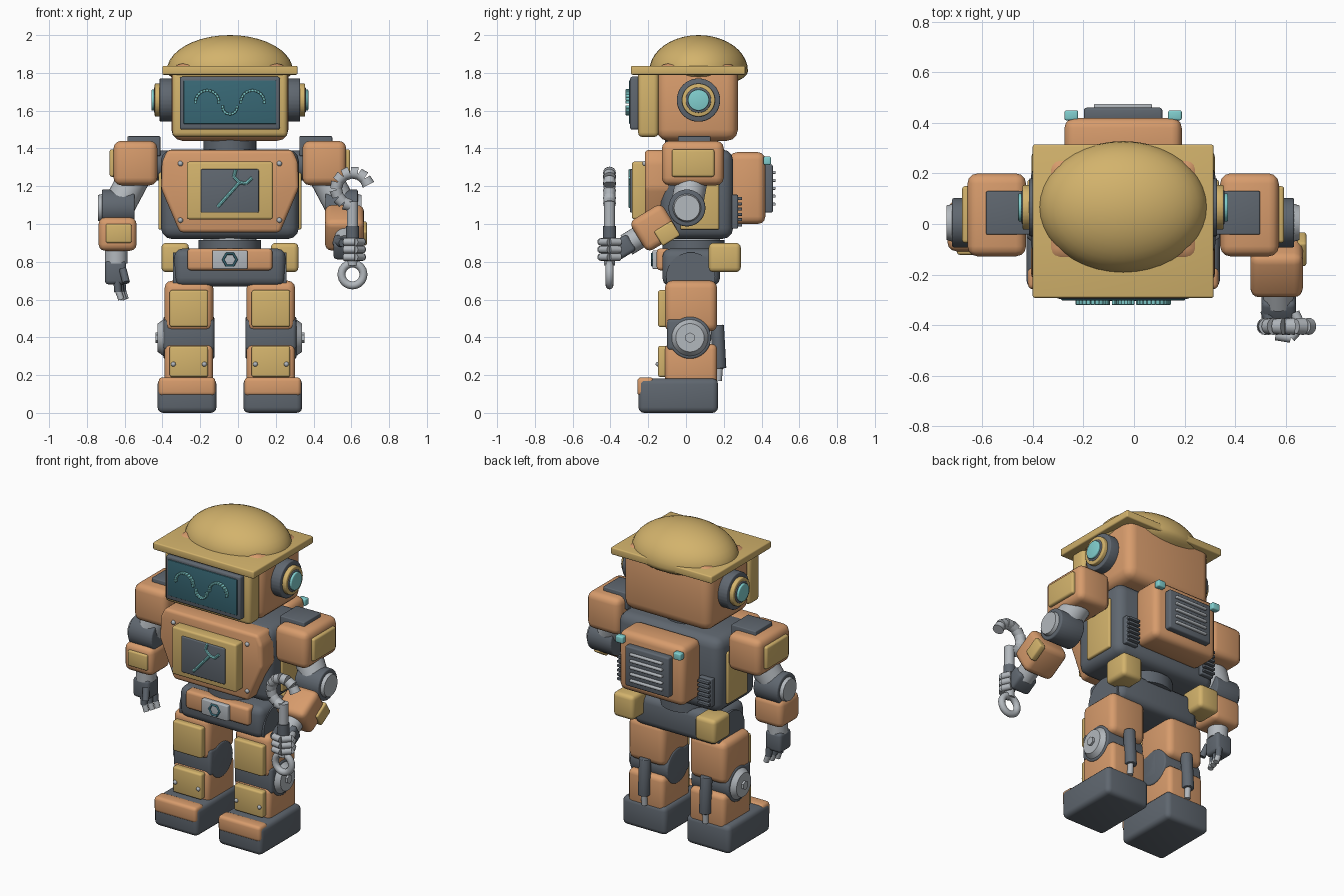
import bpy, bmesh, math
from mathutils import Vector

if "Cube" in bpy.data.objects:
    bpy.data.objects.remove(bpy.data.objects["Cube"])


def material(name, rgb):
    m = bpy.data.materials.new(name)
    m.use_nodes = True
    m.diffuse_color = (*rgb, 1)
    m.node_tree.nodes["Principled BSDF"].inputs["Base Color"].default_value = (*rgb, 1)
    return m


ORANGE = material("orange paint", (0.68, 0.33, 0.15))
YELLOW = material("yellow paint", (0.65, 0.45, 0.15))
GRAY = material("dark gray metal", (0.115, 0.135, 0.16))
LIGHT = material("light gray metal", (0.45, 0.48, 0.51))
SCREEN = material("screen teal", (0.04, 0.14, 0.18))
GLOW = material("glowing cyan", (0.22, 0.62, 0.62))
C = -0.043  # body centre line
SIDES = ((-1, "right"), (1, "left"))


def make(name, mat, bm, loc=(0, 0, 0), bevel=0.0):
    if bevel:
        bmesh.ops.bevel(bm, geom=list(bm.edges), offset=bevel, segments=3,
                        profile=0.5, affect='EDGES', clamp_overlap=True)
    bmesh.ops.recalc_face_normals(bm, faces=bm.faces)
    me = bpy.data.meshes.new(name)
    bm.to_mesh(me)
    bm.free()
    ob = bpy.data.objects.new(name, me)
    me.materials.append(mat)
    bpy.context.collection.objects.link(ob)
    ob.location = loc
    bpy.ops.object.select_all(action='DESELECT')
    ob.select_set(True)
    bpy.context.view_layer.objects.active = ob
    bpy.ops.object.shade_smooth_by_angle(angle=math.radians(35))
    return ob


def box(name, mat, x, y, z, bevel=0.02, rot=0.0):
    """Rounded box from (low, high) ranges, optionally pitched about x."""
    ranges = (x, y, z)
    bm = bmesh.new()
    bmesh.ops.create_cube(bm, size=1)
    bmesh.ops.scale(bm, vec=[b - a for a, b in ranges], verts=bm.verts)
    ob = make(name, mat, bm, [(a + b) / 2 for a, b in ranges], bevel)
    ob.rotation_euler.x = rot
    return ob


def mid(c, half):
    return (c - half, c + half)


def rod(name, mat, p, q, r, r2=None, sides=24, bevel=0.0):
    p, q = Vector(p), Vector(q)
    bm = bmesh.new()
    bmesh.ops.create_cone(bm, cap_ends=True, segments=sides, radius1=r,
                          radius2=r if r2 is None else r2, depth=(q - p).length)
    ob = make(name, mat, bm, (p + q) / 2, bevel)
    ob.rotation_euler = (q - p).to_track_quat('Z', 'Y').to_euler()
    return ob


def ball(name, mat, loc, r, scale=(1, 1, 1), flatten=1.0, segs=32):
    bm = bmesh.new()
    bmesh.ops.create_uvsphere(bm, u_segments=segs, v_segments=segs // 2, radius=r)
    bmesh.ops.scale(bm, vec=scale, verts=bm.verts)
    for v in bm.verts:
        if v.co.z < 0:
            v.co.z *= flatten
    return make(name, mat, bm, loc)


def prism(name, mat, outline, y0, y1, bevel):
    bm = bmesh.new()
    face = bm.faces.new([bm.verts.new((x, y0, z)) for x, z in outline])
    ext = bmesh.ops.extrude_face_region(bm, geom=[face])
    bmesh.ops.translate(bm, vec=(0, y1 - y0, 0),
                        verts=[g for g in ext["geom"] if isinstance(g, bmesh.types.BMVert)])
    return make(name, mat, bm, bevel=bevel)


def ring(name, mat, loc, major, minor, sides=32):
    bpy.ops.mesh.primitive_torus_add(location=loc, rotation=(math.pi / 2, 0, 0), major_radius=major,
                                     minor_radius=minor, major_segments=sides, minor_segments=12)
    ob = bpy.context.object
    ob.name = name
    ob.data.materials.append(mat)
    bpy.ops.object.shade_smooth_by_angle(angle=math.radians(35))


def arc_beads(name, mat, cx, cz, radius, start, end, count):
    for i in range(count):
        a = math.radians(start + (end - start) * i / (count - 1))
        ob = box(name, mat, mid(cx + radius * math.cos(a), 0.008), (-0.32, -0.295),
                 mid(cz + radius * math.sin(a), 0.0065), 0.003)
        ob.rotation_euler.y = math.pi / 2 - a


# Head, face screen and hat
box("head", ORANGE, mid(C, 0.31), (-0.155, 0.275), (1.44, 1.85), 0.06)
box("face_bezel", YELLOW, mid(C, 0.305), (-0.254, -0.145), (1.46, 1.81), 0.025)
box("screen_frame", GRAY, mid(C, 0.265), (-0.296, -0.24), (1.5, 1.78), 0.012)
box("face_screen", SCREEN, mid(C, 0.245), (-0.302, -0.29), (1.53, 1.76), 0.004)
for s, side in SIDES:
    arc_beads(side + "_eye", GLOW, C + s * 0.12, 1.645, 0.062, 0, 180, 13)
arc_beads("smile", GLOW, C, 1.62, 0.038, 180, 360, 9)
box("hat_brim", YELLOW, mid(C, 0.358), (-0.292, 0.314), (1.79, 1.837), 0.008)
ball("hat_dome", YELLOW, (C, 0.067, 1.81), 1, (0.334, 0.261, 0.19), 0.45, 40)
for s, side in SIDES:
    for part, mat, a, b, r in (("pod", GRAY, 0.28, 0.372, 0.115), ("ring", YELLOW, 0.36, 0.398, 0.088),
                               ("hub", GRAY, 0.38, 0.402, 0.068), ("light", GLOW, 0.38, 0.415, 0.056)):
        rod(f"{side}_ear_{part}", mat, (C + s * a, 0.066, 1.656), (C + s * b, 0.066, 1.656), r,
            sides=32, bevel=0.006)

# Torso
rod("neck", GRAY, (C, 0.03, 1.36), (C, 0.03, 1.47), 0.14)
box("torso", GRAY, mid(C, 0.365), (-0.14, 0.25), (0.92, 1.395), 0.06)
half = ((0.265, 0.955), (0.365, 1.19), (0.36, 1.33), (0.33, 1.392))
prism("chest_plate", ORANGE, [(C + x, z) for x, z in half] + [(C - x, z) for x, z in reversed(half)],
      -0.218, -0.08, 0.02)
box("chest_frame", YELLOW, mid(C, 0.228), (-0.286, -0.2), (1.025, 1.33), 0.012)
box("chest_screen", GRAY, mid(C, 0.153), (-0.296, -0.27), (1.06, 1.29), 0.006)
path = ((-0.108, 1.09), (0.008, 1.22), (-0.022, 1.25), (-0.012, 1.288))
prong = ((0.008, 1.22), (0.042, 1.214), (0.075, 1.245))
for line in (path, prong):
    for (x0, z0), (x1, z1) in zip(line, line[1:]):
        rod("tool_emblem", GLOW, (x0, -0.296, z0), (x1, -0.296, z1), 0.009, sides=8)
for s, side in SIDES:
    for z in (1.02, 1.32):
        ball("chest_screw", LIGHT, (C + s * 0.262, -0.218, z), 0.014, segs=12)
    box(side + "_side_panel", YELLOW, mid(C + s * 0.365, 0.014), (-0.03, 0.175), (0.97, 1.3), 0.01)
    box(side + "_back_vent", GRAY, mid(C + s * 0.285, 0.045), (0.24, 0.275), (0.975, 1.155), 0.006)
    for i in range(6):
        box(side + "_vent_rib", GRAY, mid(C + s * 0.285, 0.04), (0.26, 0.297), mid(0.995 + i * 0.028, 0.008), 0.003)

# Backpack
box("backpack", ORANGE, mid(C, 0.232), (0.23, 0.42), (1.0, 1.38), 0.04)
box("backpack_grille", GRAY, mid(C, 0.155), (0.41, 0.46), (1.06, 1.315), 0.01)
for i in range(5):
    box("grille_slat", LIGHT, mid(C, 0.115), (0.45, 0.475), mid(1.105 + i * 0.042, 0.008), 0.005)
for s, side in SIDES:
    box(side + "_backpack_light", GLOW, mid(C + s * 0.205, 0.027), (0.41, 0.45), mid(1.335, 0.022), 0.008)

# Waist and pelvis
rod("waist_ring", LIGHT, (C, 0.04, 0.9), (C, 0.04, 0.95), 0.14)
rod("waist", GRAY, (C, 0.04, 0.84), (C, 0.04, 0.915), 0.165)
box("pelvis", GRAY, mid(C, 0.295), (-0.125, 0.18), (0.67, 0.87), 0.045)
box("belt_plate", ORANGE, mid(C, 0.225), (-0.155, -0.08), (0.755, 0.87), 0.018)
box("belt_buckle", LIGHT, mid(C, 0.093), (-0.178, -0.14), (0.762, 0.86), 0.006)
ring("buckle_hexagon", SCREEN, (C, -0.178, 0.811), 0.036, 0.007, 6)

# Legs
for s, side in SIDES:
    x = C + s * 0.217
    box(side + "_hip_pouch", YELLOW, mid(C + s * 0.29, 0.073), (0.12, 0.29), (0.745, 0.9), 0.025)
    rod(side + "_hip_joint", GRAY, (C + s * 0.1, 0.025, 0.72), (C + s * 0.3, 0.025, 0.72), 0.13, sides=32)
    box(side + "_thigh", ORANGE, mid(x, 0.129), (-0.112, 0.165), (0.43, 0.7), 0.04)
    box(side + "_thigh_pad", YELLOW, mid(x, 0.102), (-0.148, -0.1), (0.455, 0.65), 0.012)
    rod(side + "_knee", GRAY, (x - 0.135, 0.021, 0.398), (x + 0.135, 0.021, 0.398), 0.112, sides=32, bevel=0.01)
    box(side + "_knee_guard", GRAY, mid(x, 0.135), (-0.1, 0.06), (0.33, 0.5), 0.02)
    rod(side + "_knee_disc", LIGHT, (x + s * 0.13, 0.021, 0.398), (x + s * 0.165, 0.021, 0.398), 0.1, 0.075, 32)
    rod(side + "_knee_bolt", LIGHT, (x + s * 0.16, 0.021, 0.398), (x + s * 0.178, 0.021, 0.398), 0.028, sides=6)
    box(side + "_shin", ORANGE, mid(x, 0.128), (-0.112, 0.165), (0.14, 0.365), 0.03)
    box(side + "_shin_pad", YELLOW, mid(x, 0.102), (-0.148, -0.1), (0.19, 0.355), 0.012)
    for t in (-1, 1):
        ball("shin_bolt", LIGHT, (x + t * 0.082, -0.148, 0.258), 0.013, segs=12)
    rod(side + "_calf_piston", GRAY, (x, 0.178, 0.235), (x, 0.165, 0.465), 0.036, bevel=0.006)
    rod(side + "_piston_rod", LIGHT, (x, 0.172, 0.17), (x, 0.178, 0.25), 0.018)
    fx = C + s * 0.227
    box(side + "_foot", GRAY, mid(fx, 0.156), (-0.252, 0.17), (0, 0.182), 0.03)
    box(side + "_toe_cap", ORANGE, mid(fx, 0.15), (-0.258, -0.17), (0.09, 0.188), 0.02)

# Shoulders, upper arms and elbows
for s, side in SIDES:
    x = C + s * 0.5
    ex = C + s * 0.595
    rod(side + "_shoulder_axle", GRAY, (C + s * 0.33, 0.04, 1.31), (x, 0.04, 1.31), 0.08)
    box(side + "_shoulder", ORANGE, mid(x, 0.116), (-0.128, 0.2), (1.205, 1.44), 0.04)
    box(side + "_shoulder_cap", GRAY, mid(C + s * 0.455, 0.087), (-0.042, 0.13), (1.36, 1.465), 0.006)
    box(side + "_shoulder_pad", YELLOW, mid(C + s * 0.615, 0.022), (-0.075, 0.15), (1.25, 1.395), 0.012)
    rod(side + "_upper_arm", LIGHT, (x, 0.035, 1.26), (ex - s * 0.01, 0.005, 1.1), 0.085)
    rod(side + "_elbow", GRAY, (ex - s * 0.09, 0.005, 1.085), (ex + s * 0.082, 0.005, 1.085), 0.098,
        sides=32, bevel=0.008)
    rod(side + "_elbow_disc", LIGHT, (ex + s * 0.07, 0.005, 1.085), (ex + s * 0.103, 0.005, 1.085), 0.078, 0.068, 32)

# Right forearm and relaxed hand
box("right_forearm", ORANGE, (-0.738, -0.537), (-0.108, 0.09), (0.858, 1.035), 0.035)
box("right_forearm_pad", YELLOW, (-0.7, -0.563), (-0.122, -0.09), (0.9, 1.0), 0.01)
rod("right_wrist", LIGHT, (-0.645, -0.01, 0.79), (-0.645, -0.01, 0.88), 0.06)
box("right_hand", GRAY, (-0.705, -0.592), (-0.065, 0.05), (0.68, 0.805), 0.02)
for i in range(3):
    fy = -0.045 + i * 0.04
    fx = -0.64 + i * 0.012
    rod("right_finger", GRAY, (fx, fy, 0.7), (fx + 0.005, fy, 0.64), 0.02, sides=12)
    rod("right_fingertip", LIGHT, (fx + 0.005, fy, 0.65), (fx + 0.022, fy, 0.6), 0.017, sides=12)
rod("right_thumb", GRAY, (-0.61, -0.06, 0.76), (-0.592, -0.09, 0.69), 0.02, sides=12)

# Left forearm and gripping hand
tilt = -1.02
box("left_forearm", ORANGE, (0.46, 0.668), mid(-0.168, 0.095), mid(0.98, 0.1), 0.035, tilt)
box("left_forearm_pad", YELLOW, (0.64, 0.682), mid(-0.1, 0.045), mid(0.95, 0.055), 0.01, tilt)
rod("left_wrist", LIGHT, (0.57, -0.22, 0.947), (0.572, -0.315, 0.889), 0.06)
box("left_hand", GRAY, (0.505, 0.64), mid(-0.335, 0.05), mid(0.877, 0.055), 0.02, tilt)
for z in (0.825, 0.865, 0.905):
    grip = ((0.635, -0.35), (0.66, -0.405), (0.62, -0.45), (0.56, -0.44))
    for (x0, y0), (x1, y1) in zip(grip, grip[1:]):
        rod("left_finger", LIGHT, (x0, y0, z), (x1, y1, z), 0.02, sides=12)
rod("left_thumb", GRAY, (0.52, -0.34, 0.9), (0.555, -0.43, 0.9), 0.022, sides=12)

# Wrench with a segmented hook and a ring end
wx, wy, hz = 0.606, -0.405, 1.2
rod("wrench_shank", LIGHT, (wx, wy, 0.78), (wx, wy, 1.12), 0.03)
rod("wrench_grip", GRAY, (wx, wy, 0.83), (wx, wy, 0.99), 0.035)
for i in range(9):
    a, b = (math.radians(15 + (i + t) * 28) for t in (0, 0.92))
    rod("wrench_hook", LIGHT, (wx + 0.088 * math.cos(a), wy, hz - 0.015 + 0.088 * math.sin(a)),
        (wx + 0.088 * math.cos(b), wy, hz - 0.015 + 0.088 * math.sin(b)), 0.034, 0.03, 16)
ring("wrench_ring", LIGHT, (wx, wy, 0.733), 0.058, 0.021)
